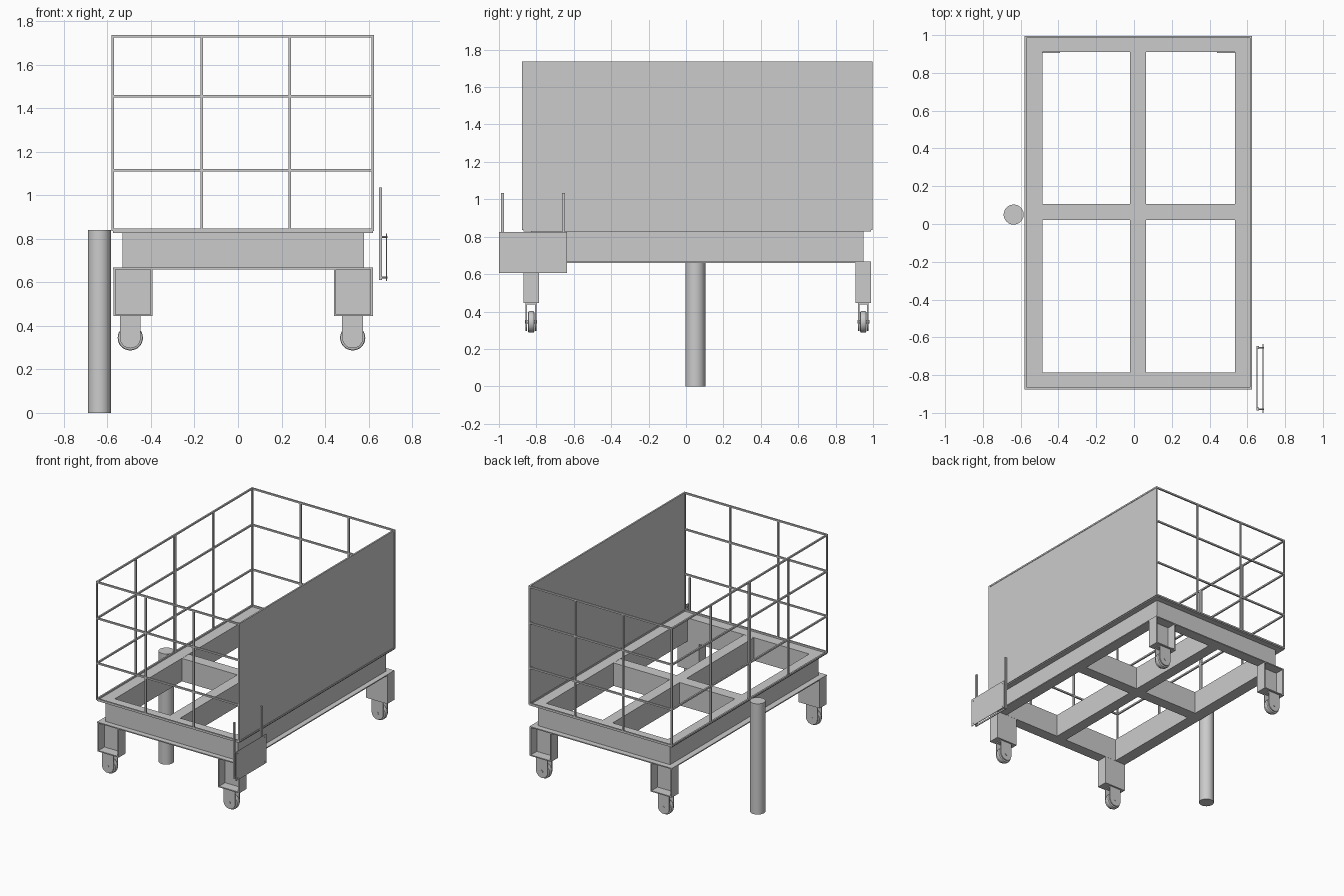
import bpy, bmesh, math
from mathutils import Matrix, Vector

if "Cube" in bpy.data.objects:
    bpy.data.objects.remove(bpy.data.objects["Cube"])


def make(name, build, smooth=False):
    bm = bmesh.new()
    build(bm)
    me = bpy.data.meshes.new(name)
    bm.to_mesh(me)
    bm.free()
    ob = bpy.data.objects.new(name, me)
    bpy.context.collection.objects.link(ob)
    if smooth:
        bpy.context.view_layer.objects.active = ob
        ob.select_set(True)
        bpy.ops.object.shade_smooth_by_angle(angle=math.radians(35))
        ob.select_set(False)
    return ob


def box(bm, x0, x1, y0, y1, z0, z1):
    m = Matrix.Translation(((x0 + x1) / 2, (y0 + y1) / 2, (z0 + z1) / 2))
    bmesh.ops.create_cube(bm, size=1, matrix=m @ Matrix.Diagonal((x1 - x0, y1 - y0, z1 - z0, 1)))


def cyl(bm, centre, r, depth, axis='Z', seg=32):
    rot = {'Z': Matrix(), 'Y': Matrix.Rotation(math.pi / 2, 4, 'X'),
           'X': Matrix.Rotation(math.pi / 2, 4, 'Y')}[axis]
    bmesh.ops.create_cone(bm, cap_ends=True, segments=seg, radius1=r, radius2=r,
                          depth=depth, matrix=Matrix.Translation(centre) @ rot)


def ring(bm, outer, inner, z0, z1):
    # rectangular ring from two (x0, x1, y0, y1) outlines
    X0, X1, Y0, Y1 = outer
    x0, x1, y0, y1 = inner
    box(bm, X0, X1, Y0, y0, z0, z1)
    box(bm, X0, X1, y1, Y1, z0, z1)
    box(bm, X0, x0, y0, y1, z0, z1)
    box(bm, x1, X1, y0, y1, z0, z1)


X0, X1, Y0, Y1 = -0.575, 0.62, -0.87, 0.99
HOLE = (-0.485, 0.535, -0.785, 0.91)


# chassis: beams with outward flanges, plus the cross members
def chassis(bm):
    ring(bm, (-0.53, 0.58, -0.83, 0.948), HOLE, 0.66, 0.835)
    for z0, z1 in ((0.66, 0.668), (0.827, 0.835)):
        ring(bm, (X0, X1, Y0, Y1), (-0.53, 0.58, -0.83, 0.948), z0, z1)


def cross_members(bm):
    box(bm, -0.02, 0.063, HOLE[2], HOLE[3], 0.66, 0.834)
    box(bm, HOLE[0], -0.02, 0.02, 0.105, 0.66, 0.834)
    box(bm, 0.063, HOLE[1], 0.02, 0.105, 0.66, 0.834)


make("chassis_frame", chassis)
make("chassis_cross_members", cross_members)


# legs: channels open to the outside, each carrying a caster
def leg(cx, cy, out):
    def build(bm):
        h = 0.09
        ya, yb = cy - 0.042, cy + 0.042
        inner = cy - out * 0.042
        box(bm, cx - h, cx - h + 0.01, ya, yb, 0.445, 0.66)
        box(bm, cx + h - 0.01, cx + h, ya, yb, 0.445, 0.66)
        w = sorted((inner, inner + out * 0.012))
        box(bm, cx - h + 0.01, cx + h - 0.01, w[0], w[1], 0.445, 0.66)
        box(bm, cx - h + 0.01, cx + h - 0.01, ya, yb, 0.445, 0.453)
    return build


def fork(cx, cy):
    def build(bm):
        for s in (-1, 1):
            y = cy + s * 0.025
            pts = [(cx - 0.048, 0.445)]
            pts += [(cx + 0.048 * math.cos(a), 0.345 + 0.048 * math.sin(a))
                    for a in (math.pi * (1 + i / 14) for i in range(15))]
            pts += [(cx + 0.048, 0.445)]
            f = bm.faces.new([bm.verts.new((x, y - 0.004, z)) for x, z in pts])
            ext = bmesh.ops.extrude_face_region(bm, geom=[f])['geom']
            bmesh.ops.translate(bm, vec=(0, 0.008, 0),
                                verts=[v for v in ext if isinstance(v, bmesh.types.BMVert)])
        bmesh.ops.recalc_face_normals(bm, faces=bm.faces[:])
        box(bm, cx - 0.048, cx + 0.048, cy - 0.029, cy + 0.029, 0.438, 0.445)
        cyl(bm, (cx, cy, 0.345), 0.01, 0.064, 'Y', 12)
    return build


def wheel(cx, cy):
    def build(bm):
        cyl(bm, (cx, cy, 0.345), 0.058, 0.034, 'Y')
        rims = [e for e in bm.edges if len(e.link_faces) == 2 and any(len(f.verts) > 4 for f in e.link_faces)]
        bmesh.ops.bevel(bm, geom=rims, offset=0.008, segments=2, affect='EDGES', profile=0.5)
    return build


for sx, cx in (("left", -0.483), ("right", 0.53)):
    for sy, cy, out in (("front", -0.828, -1), ("back", 0.948, 1)):
        wx = -0.495 if cx < 0 else 0.527
        make(f"{sy}_{sx}_leg", leg(cx, cy, out))
        make(f"{sy}_{sx}_caster_fork", fork(wx, cy), True)
        make(f"{sy}_{sx}_caster_wheel", wheel(wx, cy), True)

# cage of thin bars on the front, back and left
B = 0.006
LEVELS = (0.841, 1.115, 1.455, 1.73)
XS = (X0, -0.167, 0.237, X1)
YS = [Y0 + (Y1 - Y0) * i / 4 for i in range(5)]


def end_cage(y):
    def build(bm):
        for x in XS:
            box(bm, x - B, x + B, y - B, y + B, 0.835, 1.736)
        for z in LEVELS:
            box(bm, X0, X1, y - B, y + B, z - B, z + B)
    return build


def side_cage(bm):
    for i, y in enumerate(YS[1:-1]):
        w = 0.012 if i == 1 else B
        box(bm, X0 - B, X0 + B, y - w, y + w, 0.835, 1.736)
    for z in LEVELS:
        box(bm, X0 - B, X0 + B, Y0, Y1, z - B, z + B)


make("front_cage", end_cage(Y0))
make("back_cage", end_cage(Y1))
make("left_cage", side_cage)


# solid sheet on the right with edge bars
def sheet(bm):
    box(bm, X1 - 0.003, X1 + 0.003, Y0, Y1, 0.837, 1.734)
    for z in (LEVELS[0], LEVELS[-1]):
        box(bm, X1 - B, X1 + B, Y0, Y1, z - B, z + B)


make("right_side_panel", sheet)

# standing post beside the cart
make("standing_post", lambda bm: cyl(bm, (-0.637, 0.05, 0.42), 0.053, 0.84, seg=48), True)


# plate hung on two uprights
def plate_uprights(bm):
    for y in (-0.98, -0.655):
        box(bm, 0.648, 0.661, y - 0.008, y + 0.008, 0.61, 1.035)
    box(bm, 0.648, 0.654, -0.972, -0.663, 0.61, 0.622)


def plate_bolts(bm):
    for y in (-0.98, -0.655):
        for z in (0.622, 0.808):
            cyl(bm, (0.672, y, z), 0.004, 0.03, 'X', 10)


make("plate_uprights", plate_uprights)
make("plate_bolts", plate_bolts, True)
make("sign_plate", lambda bm: box(bm, 0.681, 0.685, -1.0, -0.635, 0.605, 0.825))
